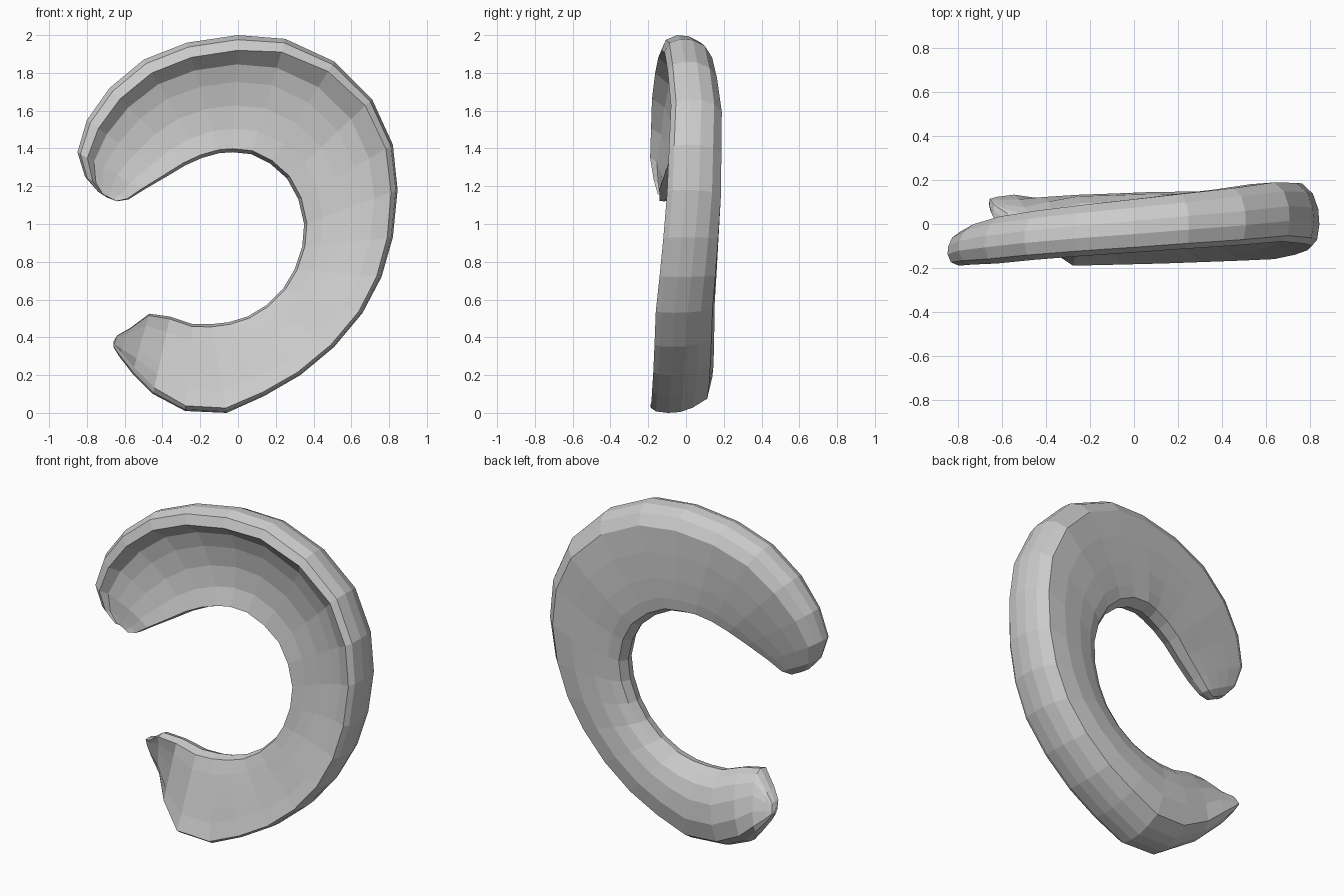
import bpy
import bmesh
from mathutils import Vector

cube = bpy.data.objects.get("Cube")
if cube:
    bpy.data.objects.remove(cube, do_unlink=True)

# Outer rim and inner edge of the crescent (x, z), upper horn to lower horn
OUTER = [(-.74, 1.17), (-.81, 1.25), (-.85, 1.38), (-.8, 1.55), (-.68, 1.72),
         (-.5, 1.87), (-.27, 1.96), (0, 2), (.25, 1.98), (.51, 1.86),
         (.71, 1.66), (.82, 1.42), (.845, 1.18), (.82, .93), (.76, .72),
         (.66, .53), (.51, .35), (.33, .2), (.14, .09), (-.06, 0),
         (-.28, .01), (-.45, .1), (-.56, .21), (-.63, .3), (-.66, .35)]
INNER = [(-.64, 1.12), (-.58, 1.13), (-.5, 1.18), (-.38, 1.25), (-.28, 1.31),
         (-.19, 1.35), (-.1, 1.375), (-.03, 1.38), (.07, 1.37), (.17, 1.32),
         (.26, 1.24), (.32, 1.13), (.35, 1), (.34, .88), (.3, .76),
         (.24, .66), (.15, .57), (.05, .51), (-.05, .48), (-.14, .47),
         (-.24, .47), (-.36, .51), (-.47, .525), (-.57, .45), (-.64, .41)]

# Station: rim front y, rim back y, inner front y, inner back y,
# bevel, front hollow, back fullness
DEPTH = {0: (-.15, -.1, -.14, -.09, .2, .01, 0),
         2: (-.19, -.04, -.14, -.05, .15, .03, .01),
         4: (-.18, .03, -.09, .02, .14, .06, .01),
         7: (-.13, .11, -.03, .09, .13, .08, .01),
         10: (-.08, .19, 0, .12, .08, .06, .02),
         12: (-.1, .18, 0, .11, .07, .04, .03),
         15: (-.16, .12, -.02, .08, .05, .01, .05),
         18: (-.18, .09, -.04, .06, .05, 0, .07),
         20: (-.19, .06, -.06, .05, .06, 0, .08),
         22: (.03, .14, -.09, 0, .1, 0, .03),
         24: (.07, .12, .03, .09, .2, 0, 0)}


def mix(a, b, t):
    return a + (b - a) * t


def depth_at(i):
    """Blend the depth settings between the two nearest listed stations."""
    low = max(k for k in DEPTH if k <= i)
    high = min(k for k in DEPTH if k >= i)
    t = (i - low) / (high - low) if high > low else 0
    return [mix(a, b, t) for a, b in zip(DEPTH[low], DEPTH[high])]


def section(i):
    """Wedge section: thick rounded rim, hollow front, rolled inner edge."""
    front, back, inner_front, inner_back, bevel, hollow, full = depth_at(i)
    points = [(bevel, front)]
    # Rounded rim
    for u, height in ((bevel * .3, .1), (0, .35), (.01, .6), (.06, .85)):
        points.append((u, mix(front, back, height)))
    # Full back face
    for u in (.16, .4, .65, .84):
        points.append((u, mix(back, inner_back, u) + 4 * full * u * (1 - u)))
    # Rolled inner edge
    points += [(.95, inner_back),
               (1, mix(inner_front, inner_back, .5)),
               (.97, inner_front)]
    # Hollow front face
    for u in (.8, .6, .4, .25):
        points.append((u, mix(front, inner_front, u) + 4 * hollow * u * (1 - u)))
    return points


# Sweep the section along the crescent
bm = bmesh.new()
rings = []
for i, (outer, inner) in enumerate(zip(OUTER, INNER)):
    rings.append([bm.verts.new((mix(outer[0], inner[0], u), y,
                                mix(outer[1], inner[1], u)))
                  for u, y in section(i)])
for ring, following in zip(rings, rings[1:]):
    for j in range(len(ring)):
        k = (j + 1) % len(ring)
        bm.faces.new((ring[j], ring[k], following[k], following[j]))

# Rounded horn tips
for ring, neighbour in ((rings[0], rings[1]), (rings[-1], rings[-2])):
    centre = sum((v.co for v in ring), Vector()) / len(ring)
    before = sum((v.co for v in neighbour), Vector()) / len(ring)
    tip = bm.verts.new(centre + (centre - before) * .15)
    for j in range(len(ring)):
        bm.faces.new((ring[j], ring[(j + 1) % len(ring)], tip))
bmesh.ops.recalc_face_normals(bm, faces=bm.faces)

mesh = bpy.data.meshes.new("crescent_pad")
bm.to_mesh(mesh)
bm.free()
pad = bpy.data.objects.new("crescent_pad", mesh)
bpy.context.collection.objects.link(pad)

# Pale grey surface
grey = bpy.data.materials.new("pale_grey")
grey.use_nodes = True
grey.diffuse_color = (.6, .6, .6, 1)
grey.node_tree.nodes["Principled BSDF"].inputs["Base Color"].default_value = (.6, .6, .6, 1)
mesh.materials.append(grey)
